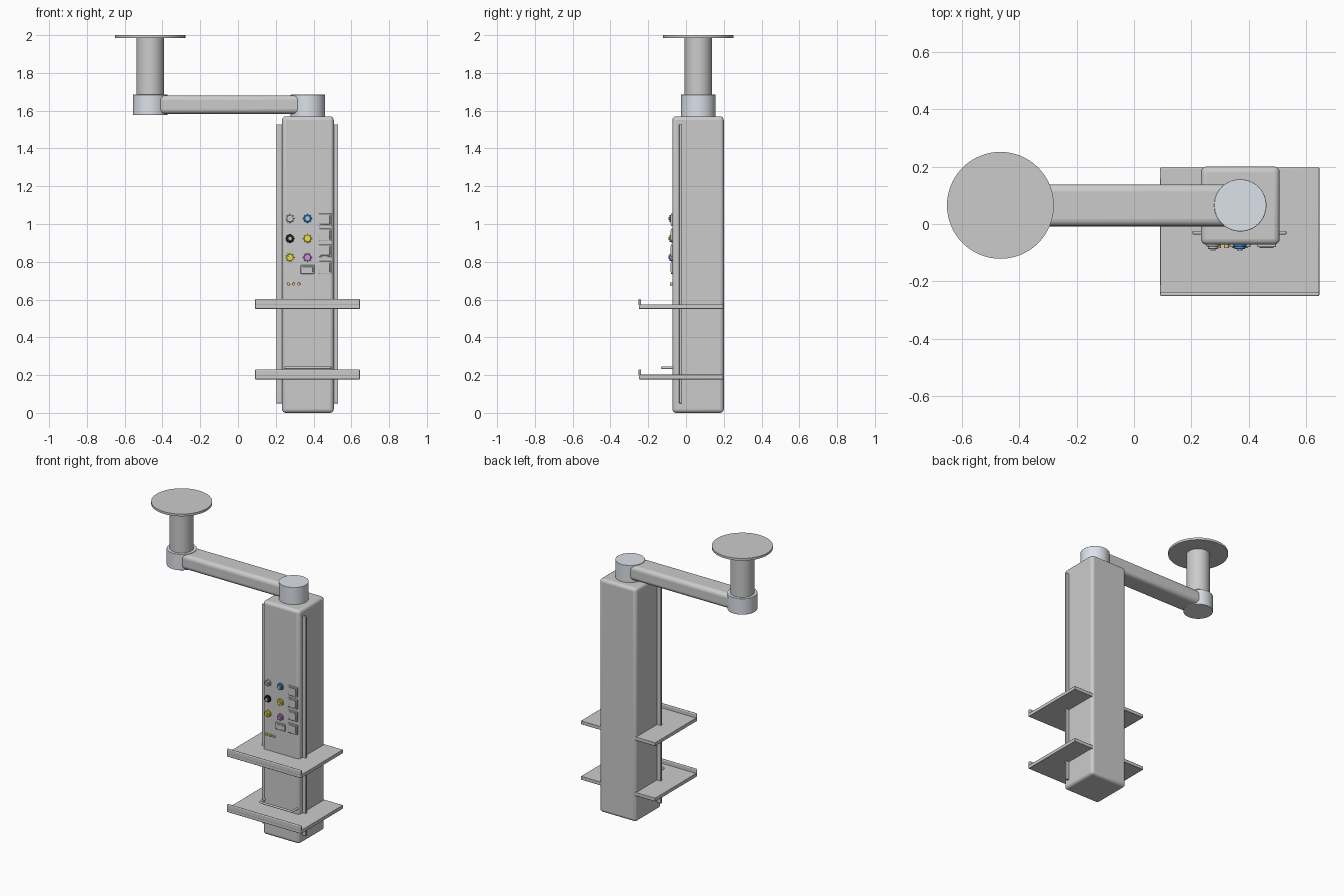
import bpy, math
from math import radians

if "Cube" in bpy.data.objects:
    bpy.data.objects.remove(bpy.data.objects["Cube"])

AX, CX, CY = -0.465, 0.37, 0.065   # ceiling axis x, column axis x, shared axis y
FRONT = -0.072                     # y of the column's front face


def paint(name, rgb):
    m = bpy.data.materials.new(name)
    m.diffuse_color = (*rgb, 1)
    m.use_nodes = True
    m.node_tree.nodes["Principled BSDF"].inputs["Base Color"].default_value = m.diffuse_color
    return m


STEEL = paint("joint_steel", (0.72, 0.76, 0.82))
WHITE = paint("white", (0.85, 0.85, 0.85))
BLUE = paint("blue", (0.08, 0.32, 0.75))
BLACK = paint("black", (0.03, 0.03, 0.03))
YELLOW = paint("yellow", (0.85, 0.75, 0.08))
VIOLET = paint("violet", (0.6, 0.3, 0.7))
AMBER = paint("amber", (0.85, 0.6, 0.1))


def finish(o, name, bevel, segs, mat):
    o.name = name
    if mat:
        o.data.materials.append(mat)
    if bevel:
        b = o.modifiers.new("Bevel", 'BEVEL')
        b.width, b.segments, b.limit_method = bevel, segs, 'ANGLE'
    bpy.ops.object.shade_smooth_by_angle(angle=radians(35))
    return o


def box(name, x, y, z, bevel=0.0, segs=3, mat=None):
    """Box from (min, max) ranges."""
    bpy.ops.mesh.primitive_cube_add(size=1, location=[sum(r) / 2 for r in (x, y, z)])
    o = bpy.context.object
    o.scale = [r[1] - r[0] for r in (x, y, z)]
    bpy.ops.object.transform_apply(location=False, rotation=False, scale=True)
    return finish(o, name, bevel, segs, mat)


def post(name, x, z0, z1, r, bevel=0.0, mat=None):
    """Vertical cylinder on the shared y axis."""
    bpy.ops.mesh.primitive_cylinder_add(vertices=64, radius=r, depth=z1 - z0,
                                        location=(x, CY, (z0 + z1) / 2))
    return finish(bpy.context.object, name, bevel, 2, mat)


def disc(name, x, z, r, y0, y1, mat=None, verts=32, bevel=0.0):
    """Cylinder pointing out of the front face."""
    bpy.ops.mesh.primitive_cylinder_add(vertices=verts, radius=r, depth=y1 - y0,
                                        location=(x, (y0 + y1) / 2, z),
                                        rotation=(radians(90), 0, 0))
    return finish(bpy.context.object, name, bevel, 2, mat)


# Ceiling mount and swing arm
post("ceiling_plate", AX, 1.985, 2.0, 0.186)
post("ceiling_post", AX, 1.67, 1.987, 0.073)
post("ceiling_joint", AX, 1.577, 1.685, 0.092, 0.002, STEEL)
post("column_joint", CX, 1.565, 1.685, 0.091, 0.002, STEEL)
box("swing_arm", (AX + 0.03, CX - 0.03), (CY - 0.073, CY + 0.073), (1.583, 1.681), 0.025, 4)

# Column
box("column", (0.233, 0.507), (FRONT, 0.2), (0, 1.57), 0.02, 4)

# Side mounting rails
for side, x in (("left", (0.204, 0.24)), ("right", (0.5, 0.53))):
    box(side + "_rail", x, (-0.036, -0.024), (0.05, 1.527), 0.002, 2)

# Shelves with a raised front lip
for level, z in (("lower", 0.178), ("upper", 0.551)):
    box(level + "_shelf", (0.091, 0.645), (-0.25, 0.197), (z, z + 0.024), 0.003, 2)
    box(level + "_shelf_lip", (0.091, 0.645), (-0.251, -0.238), (z + 0.018, z + 0.052), 0.005, 3)

# Drawer pull just above the lower shelf
cu = bpy.data.curves.new("drawer_handle", 'CURVE')
cu.dimensions, cu.bevel_depth, cu.bevel_resolution = '3D', 0.007, 3
sp = cu.splines.new('POLY')
pts = [(0.25, -0.06), (0.25, -0.115), (0.254, -0.122), (0.262, -0.125),
       (0.478, -0.125), (0.486, -0.122), (0.49, -0.115), (0.49, -0.06)]
sp.points.add(len(pts) - 1)
for p, (x, y) in zip(sp.points, pts):
    p.co = (x, y, 0.239, 1)
bpy.context.collection.objects.link(bpy.data.objects.new("drawer_handle", cu))

# Gas outlets: flange, coloured collar and nozzle
outlets = [(0.275, 1.029, WHITE, WHITE), (0.368, 1.029, BLUE, WHITE),
           (0.275, 0.923, BLACK, WHITE), (0.368, 0.923, YELLOW, YELLOW),
           (0.275, 0.823, YELLOW, YELLOW), (0.368, 0.823, VIOLET, VIOLET)]
for i, (x, z, col, tip) in enumerate(outlets, 1):
    disc(f"outlet_flange_{i}", x, z, 0.023, FRONT - 0.006, FRONT + 0.004, col, bevel=0.001)
    disc(f"outlet_collar_{i}", x, z, 0.018, FRONT - 0.015, FRONT, col, bevel=0.002)
    disc(f"outlet_nozzle_{i}", x, z, 0.009, FRONT - 0.021, FRONT, tip, 16, 0.001)


# Electrical sockets: frame with a raised insert
def socket(name, x0, x1, z0, z1):
    box(name + "_frame", (x0, x1), (FRONT - 0.008, FRONT + 0.004), (z0, z1), 0.003, 2)
    box(name + "_insert", (x0 + 0.009, x1 - 0.009), (FRONT - 0.011, FRONT),
        (z0 + 0.009, z1 - 0.009), 0.001, 1)


for i, z in enumerate((1.022, 0.942, 0.858, 0.77), 1):
    socket(f"power_socket_{i}", 0.428, 0.495, z - 0.033, z + 0.033)
socket("data_socket", 0.332, 0.405, 0.736, 0.783)

# Earthing studs
for i, x in enumerate((0.267, 0.295, 0.322), 1):
    disc(f"earth_stud_{i}", x, 0.682, 0.008, FRONT - 0.012, FRONT + 0.004, AMBER, 16, 0.001)
